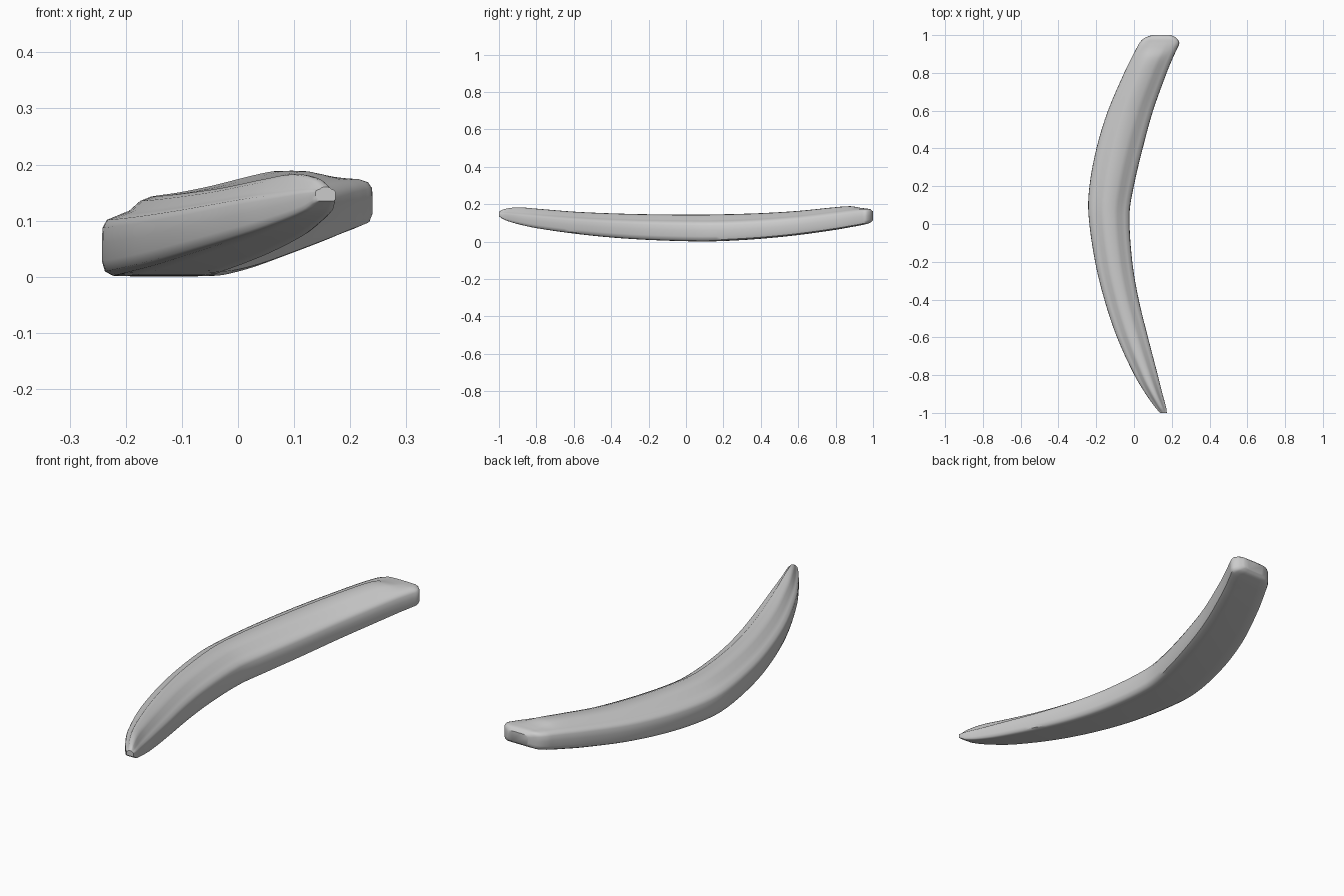
import bpy, bmesh

# Stations along the blade: y, outer x, inner x, bottom z, shoulder z, crown z
STATIONS = [
    (-1.00, 0.138, 0.174, 0.135, 0.155, 0.160),
    (-0.97, 0.112, 0.170, 0.116, 0.155, 0.174),
    (-0.90, 0.062, 0.151, 0.094, 0.150, 0.183),
    (-0.80, 0.002, 0.126, 0.072, 0.143, 0.176),
    (-0.60, -0.090, 0.074, 0.043, 0.128, 0.160),
    (-0.40, -0.157, 0.025, 0.022, 0.118, 0.151),
    (-0.20, -0.206, -0.009, 0.009, 0.112, 0.146),
    (0.05, -0.241, -0.024, 0.001, 0.109, 0.144),
    (0.20, -0.236, -0.001, 0.003, 0.110, 0.146),
    (0.40, -0.199, 0.046, 0.015, 0.119, 0.152),
    (0.60, -0.138, 0.101, 0.035, 0.135, 0.164),
    (0.80, -0.052, 0.173, 0.063, 0.158, 0.184),
    (0.88, -0.013, 0.206, 0.077, 0.168, 0.189),
    (0.93, 0.013, 0.229, 0.086, 0.173, 0.181),
    (0.96, 0.030, 0.240, 0.093, 0.174, 0.177),
    (0.985, 0.056, 0.224, 0.101, 0.172, 0.173),
    (1.00, 0.095, 0.198, 0.115, 0.160, 0.161),
]

# Cross-section: (across width, level) with 0 bottom, 1 shoulder, 2 crown
SECTION = [
    (0.5, 0), (0.25, 0), (0.09, 0.01), (0.025, 0.08), (0, 0.25), (0, 0.55),
    (0.005, 0.80), (0.04, 0.93), (0.13, 1.02), (0.22, 1.25), (0.31, 1.75),
    (0.40, 1.97), (0.50, 2.0), (0.62, 1.95), (0.71, 1.72), (0.80, 1.25),
    (0.88, 1.03), (0.96, 0.93), (0.995, 0.80), (1, 0.55), (1, 0.25),
    (0.975, 0.08), (0.91, 0.01), (0.75, 0),
]


def spline(rows, steps):
    """Smooth interpolation through rows of values, allowing uneven spacing."""
    slopes = []
    for i in range(len(rows)):
        a, b = rows[max(i - 1, 0)], rows[min(i + 1, len(rows) - 1)]
        slopes.append([(q - p) / (b[0] - a[0]) for p, q in zip(a, b)])
    out = []
    for i in range(len(rows) - 1):
        p, q, h = rows[i], rows[i + 1], rows[i + 1][0] - rows[i][0]
        for k in range(steps):
            t = k / steps
            out.append([
                (2*t**3 - 3*t**2 + 1) * p[j] + (t**3 - 2*t**2 + t) * h * slopes[i][j]
                + (3*t**2 - 2*t**3) * q[j] + (t**3 - t**2) * h * slopes[i + 1][j]
                for j in range(len(p))])
    return out + [list(rows[-1])]


# Loft the blade
bm = bmesh.new()
rings = []
for y, xl, xr, zb, zs, zt in spline(STATIONS, 4):
    ring = []
    for u, v in SECTION:
        z = zb + (zs - zb) * v if v <= 1 else zs + (zt - zs) * (v - 1)
        ring.append(bm.verts.new((xl + (xr - xl) * u, y, z)))
    rings.append(ring)
n = len(SECTION)
for a, b in zip(rings, rings[1:]):
    for i in range(n):
        bm.faces.new((a[i], a[(i + 1) % n], b[(i + 1) % n], b[i]))

# Close both ends
bm.faces.new(rings[0])
bm.faces.new(rings[-1])
bmesh.ops.recalc_face_normals(bm, faces=bm.faces)

mesh = bpy.data.meshes.new("curved_blade")
bm.to_mesh(mesh)
bm.free()
blade = bpy.data.objects.new("curved_blade", mesh)
bpy.context.collection.objects.link(blade)
bpy.context.view_layer.objects.active = blade
blade.select_set(True)
bpy.ops.object.shade_smooth_by_angle(angle=0.8)
